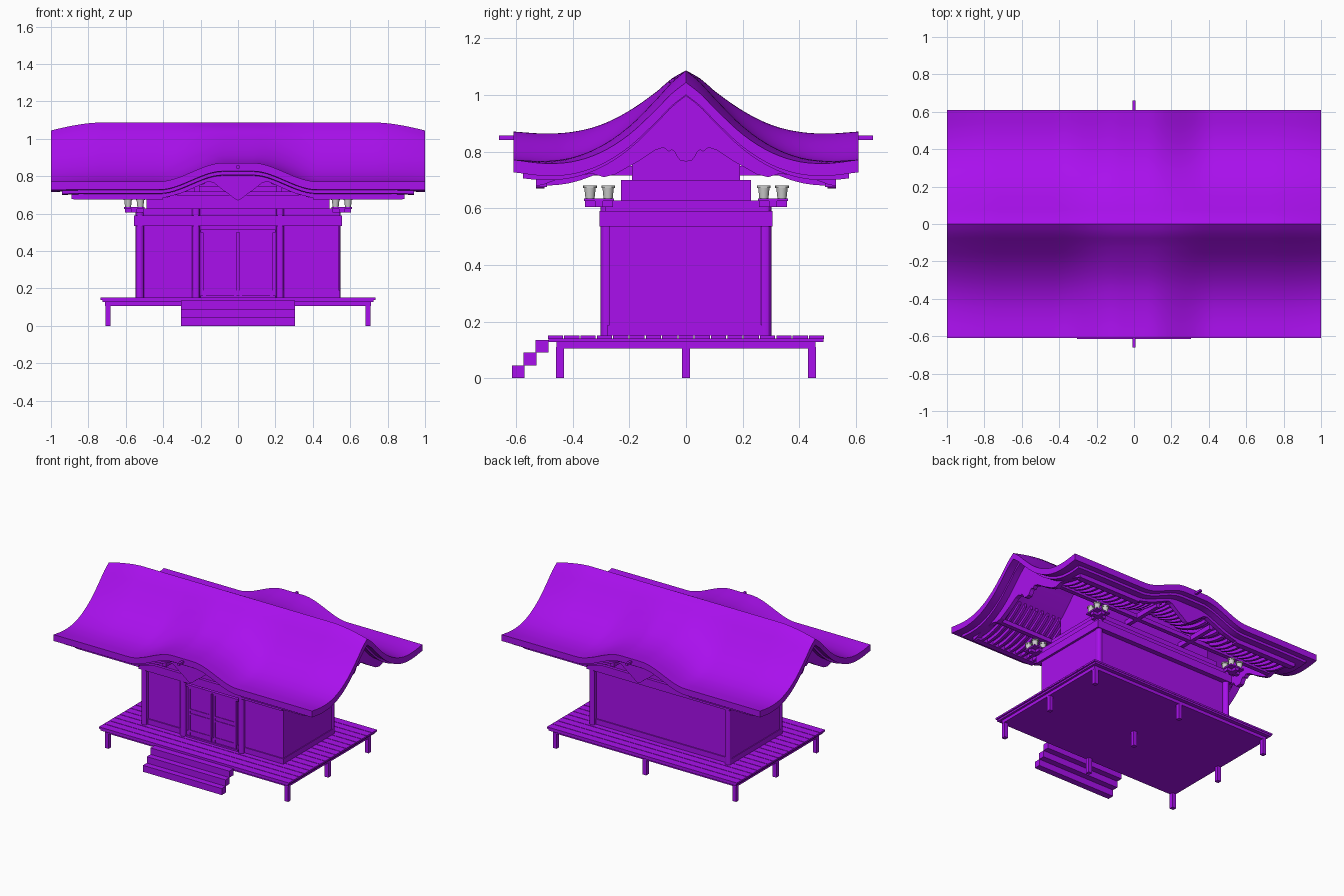
import bpy, bmesh, math
from mathutils import Matrix

if "Cube" in bpy.data.objects:
    bpy.data.objects.remove(bpy.data.objects["Cube"])

purple = bpy.data.materials.new("purple")
purple.diffuse_color = (0.40, 0.005, 0.85, 1)
purple.use_nodes = True
purple.node_tree.nodes["Principled BSDF"].inputs["Base Color"].default_value = purple.diffuse_color


def finish(name, bm, mat=purple, smooth=False):
    bmesh.ops.recalc_face_normals(bm, faces=bm.faces)
    me = bpy.data.meshes.new(name)
    bm.to_mesh(me)
    bm.free()
    ob = bpy.data.objects.new(name, me)
    bpy.context.collection.objects.link(ob)
    if mat:
        me.materials.append(mat)
    if smooth:
        bpy.ops.object.select_all(action='DESELECT')
        ob.select_set(True)
        bpy.context.view_layer.objects.active = ob
        bpy.ops.object.shade_smooth_by_angle(angle=math.radians(30))
    return ob


def boxes(name, bounds):
    """One object from boxes given as (x0, x1, y0, y1, z0, z1)."""
    bm = bmesh.new()
    for x0, x1, y0, y1, z0, z1 in bounds:
        m = Matrix.Translation(((x0 + x1) / 2, (y0 + y1) / 2, (z0 + z1) / 2))
        m = m @ Matrix.Diagonal((abs(x1 - x0), abs(y1 - y0), abs(z1 - z0), 1))
        bmesh.ops.create_cube(bm, size=1, matrix=m)
    return finish(name, bm)


def cones(name, items, sides, mat=purple):
    """One object from upright cones given as (x, y, z0, z1, r0, r1)."""
    bm = bmesh.new()
    for x, y, z0, z1, r0, r1 in items:
        bmesh.ops.create_cone(bm, cap_ends=True, segments=sides, radius1=r0, radius2=r1,
                              depth=z1 - z0, matrix=Matrix.Translation((x, y, (z0 + z1) / 2)))
    return finish(name, bm, mat, True)


def slabs(name, items, smooth=True):
    """Solids over x/y sample grids, between a top and a bottom height function."""
    bm = bmesh.new()
    for xs, ys, top, bot in items:
        t = [[bm.verts.new((x, y, top(x, y))) for y in ys] for x in xs]
        b = [[bm.verts.new((x, y, bot(x, y))) for y in ys] for x in xs]
        nx, ny = len(xs), len(ys)
        for i in range(nx - 1):
            for j in range(ny - 1):
                for g in (t, b):
                    bm.faces.new((g[i][j], g[i + 1][j], g[i + 1][j + 1], g[i][j + 1]))
        for i in range(nx - 1):
            for j in (0, ny - 1):
                bm.faces.new((t[i][j], t[i + 1][j], b[i + 1][j], b[i][j]))
        for j in range(ny - 1):
            for i in (0, nx - 1):
                bm.faces.new((t[i][j], t[i][j + 1], b[i][j + 1], b[i][j]))
    return finish(name, bm, purple, smooth)


def span(a, b, n):
    return [a + (b - a) * i / n for i in range(n + 1)]


def lerp(pts, t):
    for (a, u), (b, v) in zip(pts, pts[1:]):
        if t <= b:
            return u + (v - u) * (t - a) / (b - a)
    return pts[-1][1]


def curve(pts, t):
    """Smooth cubic through the points."""
    n = len(pts)

    def slope(i):
        a, b = pts[max(i - 1, 0)], pts[min(i + 1, n - 1)]
        return (b[1] - a[1]) / (b[0] - a[0])
    i = next((k for k in range(n - 1) if t <= pts[k + 1][0]), n - 2)
    (a, u), (b, v) = pts[i], pts[i + 1]
    h = b - a
    s = min((t - a) / h, 1)
    return (u * (1 + 2 * s) * (1 - s) ** 2 + slope(i) * h * s * (1 - s) ** 2
            + v * s * s * (3 - 2 * s) + slope(i + 1) * h * s * s * (s - 1))


# Roof surface: swept profile, raised centre bump, lowered ridge ends
MAIN = [(0, 1.087), (.05, 1.045), (.1, .99), (.2, .89), (.3, .82), (.4, .78), (.5, .767), (.61, .772)]
HIGH = [(0, 1.087), (.055, 1.055), (.1, 1.015), (.2, .945), (.3, .895), (.4, .87), (.5, .864), (.61, .871)]


def roof(x, y):
    ax, ay = abs(x), abs(y)
    s = max(0, min(1, (.42 - ax) / .34))
    s = s * s * (3 - 2 * s)
    drop = .043 * max(0, (ax - .74) / .26) ** 1.6 * (1 - ay / .62)
    return curve(MAIN, ay) * (1 - s) + curve(HIGH, ay) * s - drop


def below(d):
    return lambda x, y: roof(x, y) - d


slabs("roof_shell", [(span(-1, 1, 80), span(-.61, .61, 48), roof, below(.044))])
slabs("roof_underlayer", [(span(-.94, .94, 72), span(-.575, .575, 40), below(.042), below(.062))])
boxes("roof_peg", [(-.008, .008, s * .60, s * .66, .842, .857) for s in (-1, 1)])

# Rafters, purlins and eave beams under the roof
slabs("rafters", [([x - .009, x + .009], [s * y for y in span(.18, .49, 8)], below(.055), below(.085))
                  for x in span(-.84, .84, 36) for s in (-1, 1)], False)
boxes("purlins", [(-.86, .86, s * .28, s * .31, .715, .745) for s in (-1, 1)])
boxes("eave_beams", [(a, b, s * .49, s * .53, .675, .72)
                     for s in (-1, 1) for a, b in ((-.88, -.4), (.4, .88))])
boxes("tie_beams", [(x - .014, x + .014, s * .15, s * .5, .715, .75)
                    for s in (-1, 1) for x in (-.22, .22)])

# Bargeboards with hanging ornaments on the gable ends and on the bump
GABLE = [(0, .765), (.025, .77), (.045, .81), (.06, .80), (.08, .815), (.11, .805), (.17, .765),
         (.25, .72), (.29, .71), (.33, .722), (.4, .715), (.46, .70), (.5, .685), (.53, .678)]
BUMP = [(0, .67), (.02, .68), (.05, .705), (.08, .725), (.13, .765), (.16, .772), (.22, .745),
        (.3, .71), (.38, .688), (.45, .68)]
slabs("gable_boards", [([s * .86, s * .89], span(-.53, .53, 106), below(.05),
                        lambda x, y: lerp(GABLE, abs(y))) for s in (-1, 1)], False)
slabs("bump_boards", [(span(-.45, .45, 90), [s * .50, s * .53], below(.05),
                       lambda x, y: lerp(BUMP, abs(x))) for s in (-1, 1)], False)

# Walls and beams
boxes("wall", [(-.54, .54, -.27, .27, .15, .60)])
boxes("sill", [(-.545, .545, -.278, .278, .15, .188)])
boxes("head_beam", [(-.555, .555, -.305, .305, .535, .59)])
boxes("upper_wall", [(-.545, .545, -.285, .285, .59, .628), (-.49, .49, -.23, .23, .628, .70)])
slabs("gable_wall", [(span(-.45, .45, 36), span(-.19, .19, 16), below(.055), lambda x, y: .70)], False)

# Columns
cones("columns", [(x, y, .15, .627, .022, .022) for x, y in
                  ((-.525, -.28), (-.225, -.28), (.225, -.28), (-.525, .28), (.525, .28))], 12)

# Corner brackets and grey cups
corners = [(sx * .555, sy * .307) for sx in (-1, 1) for sy in (-1, 1)]
boxes("bracket_plates", [(x - .055, x + .055, y - .053, y + .053, .625, .635) for x, y in corners])
boxes("bracket_arms", [b for x, y in corners for b in (
    (x - .05, x + .05, y - .014, y + .014, .605, .626),
    (x - .014, x + .014, y - .05, y + .05, .605, .626))])
cups = [(x + dx, y + dy) for x, y in corners for dx in (-.033, .033) for dy in (-.032, .032)]
cones("cups", [c for x, y in cups for c in (
    (x, y, .634, .672, .016, .020), (x, y, .672, .681, .024, .024))], 12, None)

# Sliding doors: frames, rails and panels
door = [(-.20, .20, -.287, -.26, .50, .515), (-.20, .20, -.29, -.26, .15, .162)]
for s in (-1, 1):
    door += [(s * a, s * b, -.285, -.26, .155, .505) for a, b in ((.008, .022), (.172, .186))]
    door += [(s * .008, s * .186, -.284, -.26, a, b)
             for a, b in ((.185, .20), (.305, .318), (.335, .348), (.49, .505))]
    door.append((s * .01, s * .18, -.280, -.26, .16, .50))
boxes("doors", door)

# Deck with planks, frame and posts
p = .98 / 17
boxes("deck_planks", [(-.735, .735, -.49 + i * p + .002, -.49 + (i + 1) * p - .002, .139, .151)
                      for i in range(17)])
boxes("deck_frame", [(-.725, .725, -.485, .485, .127, .140), (-.71, .71, -.458, .458, .105, .128)])
boxes("deck_posts", [(x - .014, x + .014, y - .014, y + .014, 0, .11)
                     for x in (-.695, 0, .695) for y in (-.445, 0, .445)])

# Front steps
boxes("steps", [(-.305, .305, -.615 + i * .042, -.57 + i * .042, i * .045, (i + 1) * .045)
                for i in range(3)])
